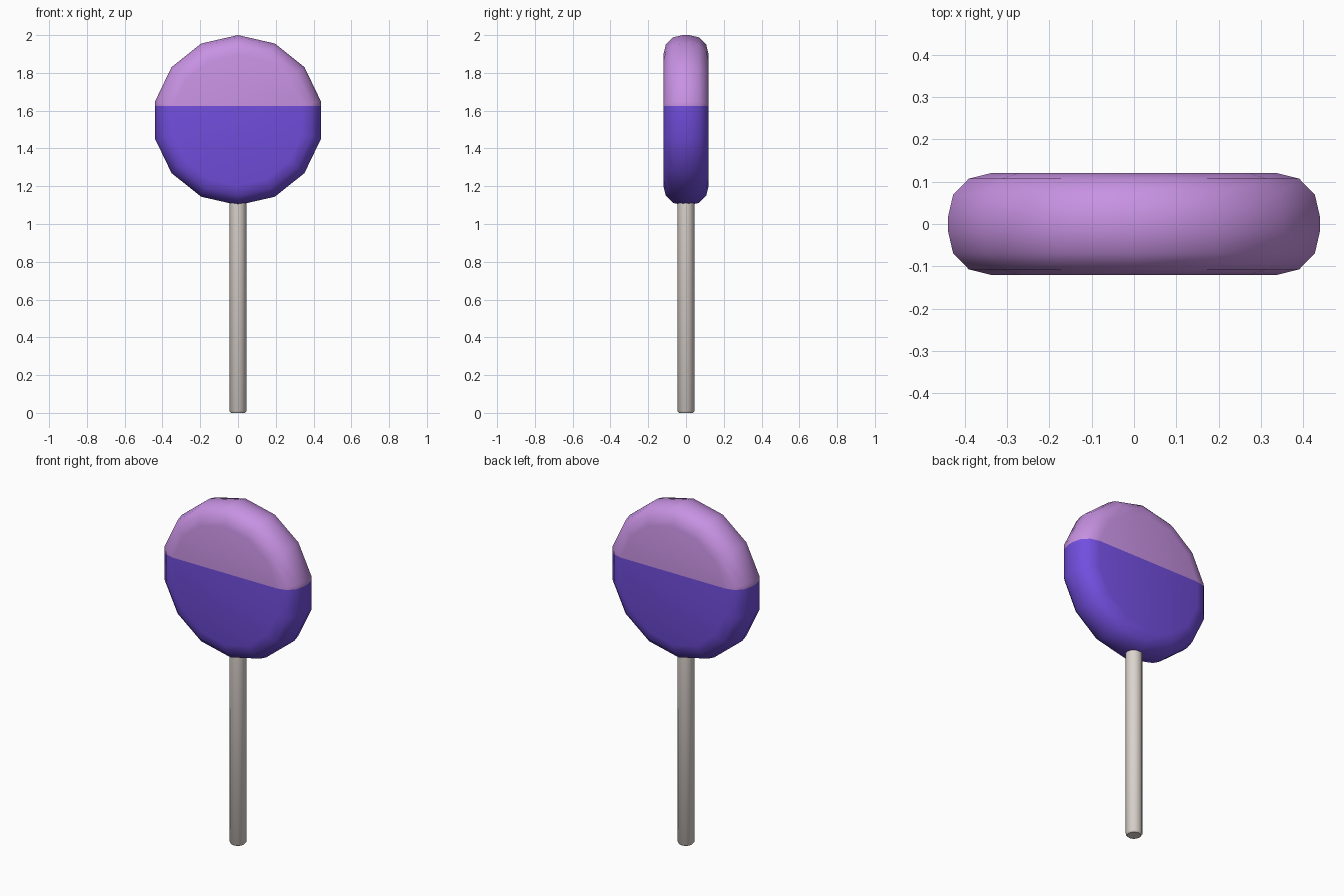
import bpy, bmesh, math

if "Cube" in bpy.data.objects:
    bpy.data.objects.remove(bpy.data.objects["Cube"])


def material(name, rgb):
    m = bpy.data.materials.new(name)
    m.diffuse_color = (*rgb, 1)
    m.use_nodes = True
    m.node_tree.nodes["Principled BSDF"].inputs["Base Color"].default_value = m.diffuse_color
    return m


pink = material("pink candy", (0.57, 0.285, 0.76))
purple = material("purple candy", (0.17, 0.078, 0.74))
white = material("stick white", (0.71, 0.65, 0.61))


def lathe(name, profile, sides, mats, turn=0.0):
    """Spin (radius, z) rings about z, cap both ends; returns object and open bmesh."""
    bm = bmesh.new()
    rings = [[bm.verts.new((r * math.sin(turn + 2 * math.pi * i / sides),
                            r * math.cos(turn + 2 * math.pi * i / sides), z))
              for i in range(sides)] for r, z in profile]
    for a, b in zip(rings, rings[1:]):
        for i in range(sides):
            j = (i + 1) % sides
            bm.faces.new((a[i], a[j], b[j], b[i]))
    bm.faces.new(rings[0])
    bm.faces.new(rings[-1])
    bmesh.ops.recalc_face_normals(bm, faces=bm.faces)
    mesh = bpy.data.meshes.new(name)
    for m in mats:
        mesh.materials.append(m)
    obj = bpy.data.objects.new(name, mesh)
    bpy.context.collection.objects.link(obj)
    return obj, bm


def finish(obj, bm, angle):
    bm.to_mesh(obj.data)
    bm.free()
    bpy.ops.object.select_all(action='DESELECT')
    obj.select_set(True)
    bpy.context.view_layer.objects.active = obj
    bpy.ops.object.shade_smooth_by_angle(angle=math.radians(angle))


# candy disc: rounded 14-sided lozenge standing upright, split in two colours
half = [(0.347, 0.12), (0.40, 0.107), (0.438, 0.069), (0.45, 0.018)]
profile = half + [(r, -z) for r, z in reversed(half)]
disc, bm = lathe("candy_disc", profile, 14, [pink, purple])
for v in bm.verts:                      # lay the axis along y
    x, y, z = v.co
    v.co = (x, -z, y + 1.55)
bmesh.ops.recalc_face_normals(bm, faces=bm.faces)
split = 1.624
bmesh.ops.bisect_plane(bm, geom=bm.verts[:] + bm.edges[:] + bm.faces[:],
                       plane_co=(0, 0, split), plane_no=(0, 0, 1))
for f in bm.faces:
    f.material_index = 0 if f.calc_center_median().z > split else 1
finish(disc, bm, 60)

# stick with slightly chamfered end
stick, bm = lathe("stick", [(0.037, 0), (0.045, 0.01), (0.045, 1.15)], 12, [white])
finish(stick, bm, 40)
